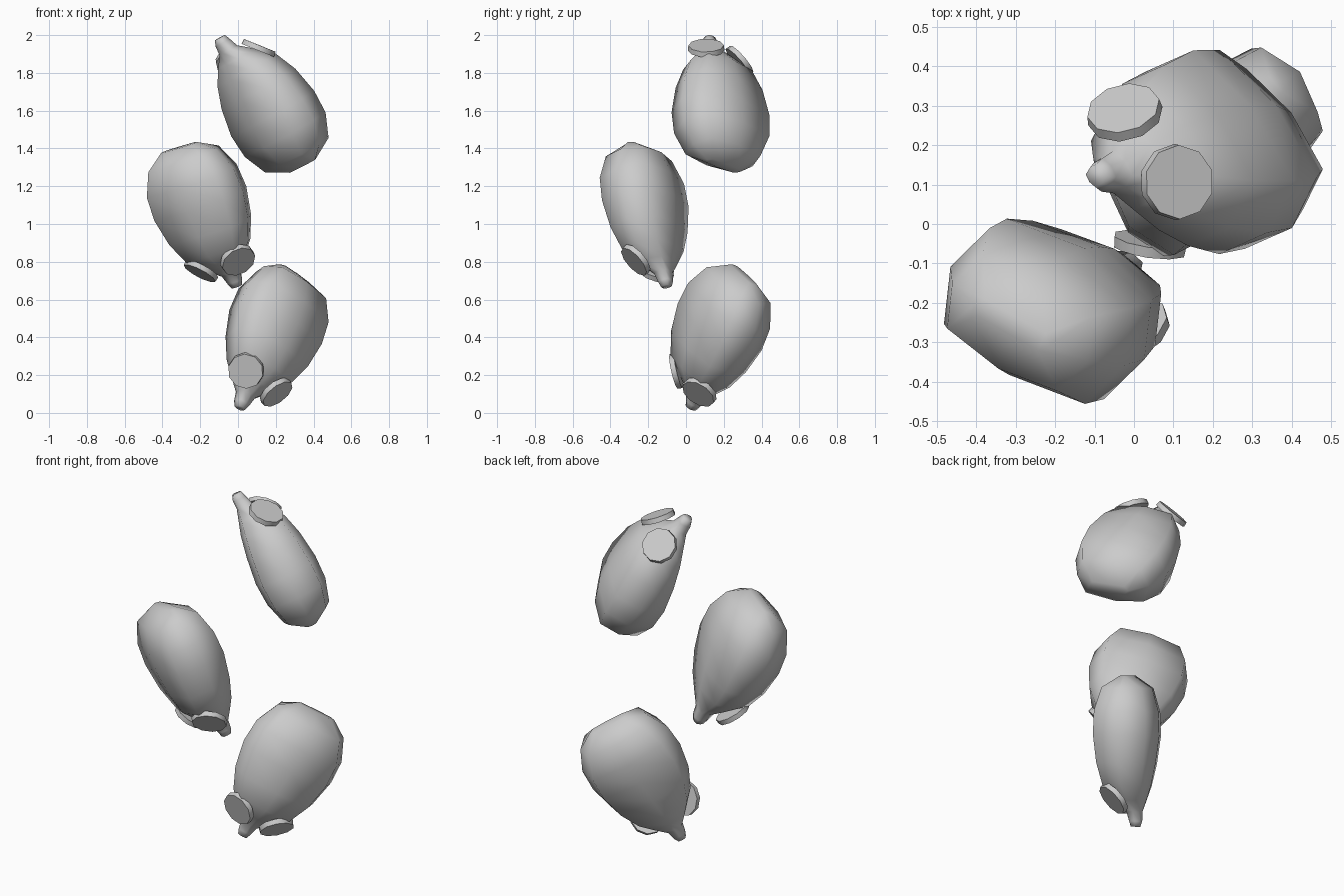
import bpy, bmesh, math
from mathutils import Vector, Matrix

if "Cube" in bpy.data.objects:
    bpy.data.objects.remove(bpy.data.objects["Cube"])

EAR_S, EAR_T, EAR_U = 0.115, 0.15, 0.10   # ear position in the local frame

# Body stations from nose to rump: (t along body, centre height, half width, half height)
STATIONS = [
    (0.00, 0.000, 0.026, 0.026), (0.03, 0.000, 0.038, 0.036),
    (0.08, 0.008, 0.050, 0.044), (0.14, 0.028, 0.110, 0.082),
    (0.22, 0.052, 0.183, 0.130), (0.34, 0.058, 0.238, 0.158),
    (0.49, 0.060, 0.268, 0.177), (0.62, 0.063, 0.262, 0.172),
    (0.745, 0.064, 0.205, 0.135), (0.81, 0.063, 0.112, 0.030),
]


def place(tip, left, right):
    """Matrix putting the local frame (side, nose-to-tail, back) on three known points."""
    tip, left, right = Vector(tip), Vector(left), Vector(right)
    s = (right - left).normalized()
    e2 = (left + right) / 2 - tip
    off = s * e2.dot(s)
    e2 = (e2 - off).normalized()
    e3 = s.cross(e2)
    k = math.atan2(EAR_U, EAR_T)
    a = e2 * math.cos(k) - e3 * math.sin(k)
    u = e2 * math.sin(k) + e3 * math.cos(k)
    m = Matrix((s, a, u)).transposed().to_4x4()
    m.translation = tip + off * 0.9
    return m


def add_object(name, bm, matrix, angle):
    bmesh.ops.recalc_face_normals(bm, faces=bm.faces[:])
    me = bpy.data.meshes.new(name)
    bm.to_mesh(me)
    bm.free()
    ob = bpy.data.objects.new(name, me)
    bpy.context.collection.objects.link(ob)
    ob.matrix_world = matrix
    bpy.ops.object.select_all(action='DESELECT')
    ob.select_set(True)
    bpy.context.view_layer.objects.active = ob
    bpy.ops.object.shade_smooth_by_angle(angle=math.radians(angle))


def rounded(v):
    return math.copysign(abs(v) ** 0.6, v) if abs(v) > 1e-6 else 0.0


def body(name, matrix, n=8):
    bm = bmesh.new()
    rings = []
    for t, uc, w, h in STATIONS:
        rings.append([bm.verts.new((w * rounded(math.cos(2 * math.pi * i / n)), t,
                                    uc + h * rounded(math.sin(2 * math.pi * i / n))))
                      for i in range(n)])
    for r0, r1 in zip(rings, rings[1:]):
        for i in range(n):
            j = (i + 1) % n
            bm.faces.new((r0[i], r0[j], r1[j], r1[i]))
    bm.faces.new(rings[0])
    bm.faces.new(rings[-1])
    add_object(name, bm, matrix, 85)


def ear(name, matrix, side):
    bm = bmesh.new()
    bmesh.ops.create_cone(bm, cap_ends=True, segments=10, radius1=0.097,
                          radius2=0.094, depth=0.028)
    normal = Vector((0.49 * side, -0.62, 0.61)).normalized()
    local = normal.to_track_quat('Z', 'Y').to_matrix().to_4x4()
    local.translation = Vector((EAR_S * side, EAR_T, EAR_U)) + normal * 0.003
    add_object(name, bm, matrix @ local, 40)


# Nose tip, left ear and right ear of each of the three copies
POSES = {
    "lower": ((0.03, 0.04, 0.012), (0.037, -0.05, 0.22), (0.195, 0.07, 0.108)),
    "middle": ((0.00, -0.108, 0.67), (-0.193, -0.158, 0.755), (-0.008, -0.263, 0.81)),
    "upper": ((-0.09, 0.115, 1.99), (-0.033, 0.275, 1.87), (0.096, 0.105, 1.935)),
}
for label, points in POSES.items():
    m = place(*points)
    body(label + "_body", m)
    ear(label + "_left_ear", m, -1)
    ear(label + "_right_ear", m, 1)
